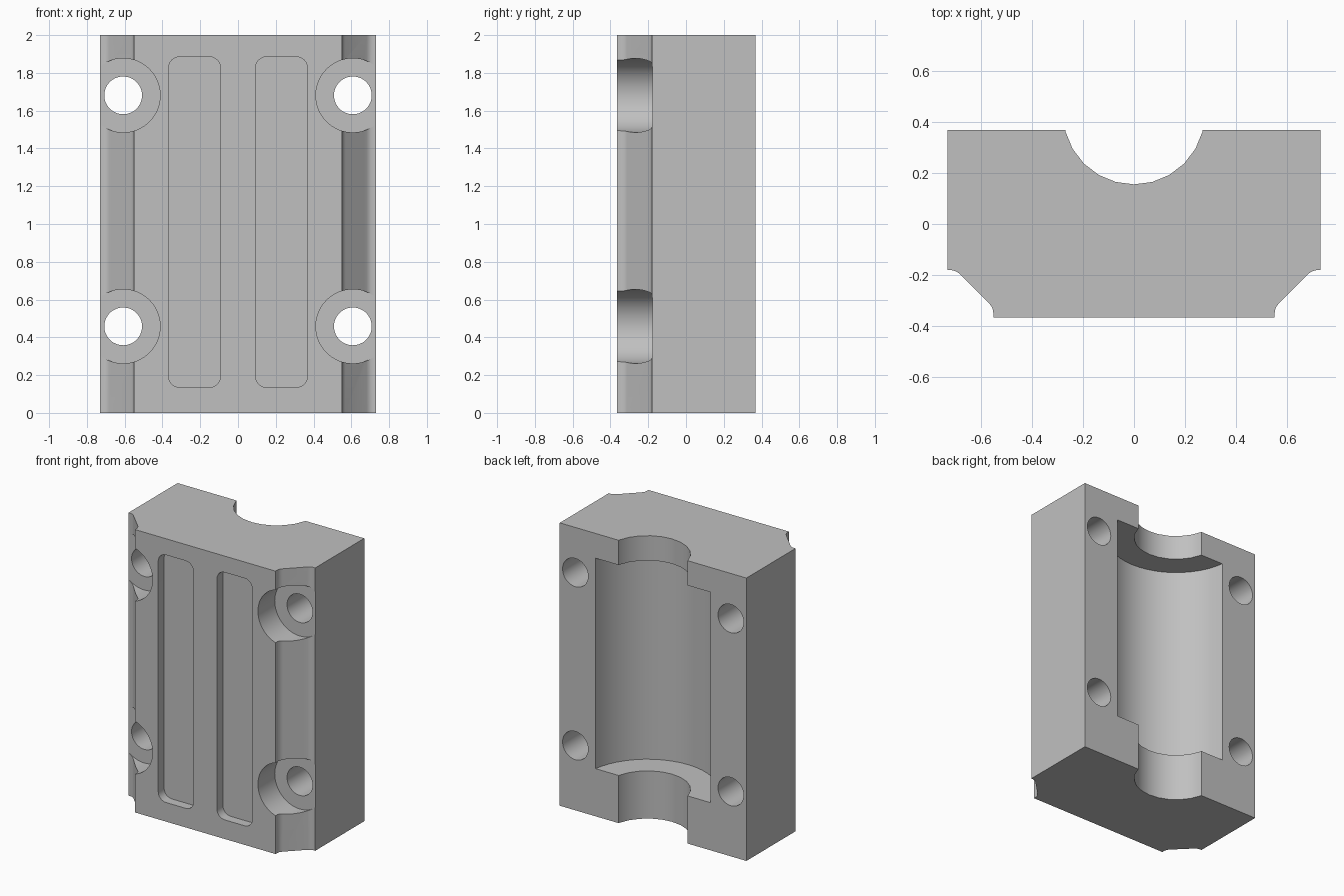
import bpy, bmesh, math
from mathutils import Vector

if "Cube" in bpy.data.objects:
    bpy.data.objects.remove(bpy.data.objects["Cube"], do_unlink=True)

# Single grey material
grey = bpy.data.materials.new("plain grey")
grey.use_nodes = True
color = (0.53, 0.53, 0.53, 1)
grey.diffuse_color = color
grey.node_tree.nodes["Principled BSDF"].inputs["Base Color"].default_value = color


def prism(name, outline, start, end, axis):
    """Extrude a closed 2D outline from start to end, along y (x-z outline) or z (x-y outline)."""
    def place(p, t):
        return Vector((p[0], t, p[1])) if axis == "y" else Vector((p[0], p[1], t))
    bm = bmesh.new()
    face = bm.faces.new([bm.verts.new(place(p, start)) for p in outline])
    ext = bmesh.ops.extrude_face_region(bm, geom=[face])
    new = [v for v in ext["geom"] if isinstance(v, bmesh.types.BMVert)]
    bmesh.ops.translate(bm, verts=new, vec=place((0, 0), end) - place((0, 0), start))
    bmesh.ops.recalc_face_normals(bm, faces=bm.faces)
    mesh = bpy.data.meshes.new(name)
    bm.to_mesh(mesh)
    bm.free()
    mesh.materials.append(grey)
    obj = bpy.data.objects.new(name, mesh)
    bpy.context.collection.objects.link(obj)
    return obj


def arc(cx, cy, r, a0, a1, steps):
    angles = [math.radians(a0 + (a1 - a0) * i / steps) for i in range(steps + 1)]
    return [(cx + r * math.cos(a), cy + r * math.sin(a)) for a in angles]


def circle(cx, cy, r, n):
    return arc(cx, cy, r, 0, 360, n)[:-1]


def rounded_rect(x0, x1, z0, z1, r):
    corners = [(x1 - r, z1 - r), (x0 + r, z1 - r), (x0 + r, z0 + r), (x1 - r, z0 + r)]
    return [p for i, (x, z) in enumerate(corners) for p in arc(x, z, r, 90 * i, 90 * i + 90, 6)]


# Main block: rectangle with filleted chamfers along the front corners
half = [(0.73, 0.368), (0.73, -0.18)]
half += arc(0.72, -0.235, 0.055, 90, 135, 4)
half += arc(0.605, -0.35, 0.055, 135, 180, 4) + [(0.55, -0.366)]
block = prism("clamp_block", half + [(-x, y) for x, y in reversed(half)], 0, 2, "z")

# Bore along the back, with a wider chamber in the middle
AXIS_Y = 0.432
cutters = [
    prism("bore_cutter", circle(0, AXIS_Y, 0.277, 24), -0.1, 2.1, "z"),
    prism("chamber_cutter", circle(0, AXIS_Y, 0.454, 48), 0.337, 1.825, "z"),
]

# Bolt holes, counterbores and front pockets, mirrored left and right
for side in (-1, 1):
    for z in (0.458, 1.681):
        cutters.append(prism("hole_cutter", circle(side * 0.608, z, 0.1, 48), -0.6, 0.6, "y"))
        cutters.append(prism("counterbore_cutter", circle(side * 0.608, z, 0.196, 64), -0.6, -0.178, "y"))
    x0, x1 = sorted((side * 0.092, side * 0.368))
    cutters.append(prism("pocket_cutter", rounded_rect(x0, x1, 0.135, 1.885, 0.06), -0.6, -0.3, "y"))

# Cut everything from the block
bpy.context.view_layer.objects.active = block
for cutter in cutters:
    cutter.hide_render = True
    cut = block.modifiers.new("cut", "BOOLEAN")
    cut.operation = "DIFFERENCE"
    cut.solver = "EXACT"
    cut.object = cutter
    bpy.ops.object.modifier_apply(modifier=cut.name)
    bpy.data.objects.remove(cutter, do_unlink=True)

# Smooth curved walls, crisp edges
bpy.ops.object.select_all(action="DESELECT")
block.select_set(True)
bpy.ops.object.shade_smooth_by_angle(angle=math.radians(30))
